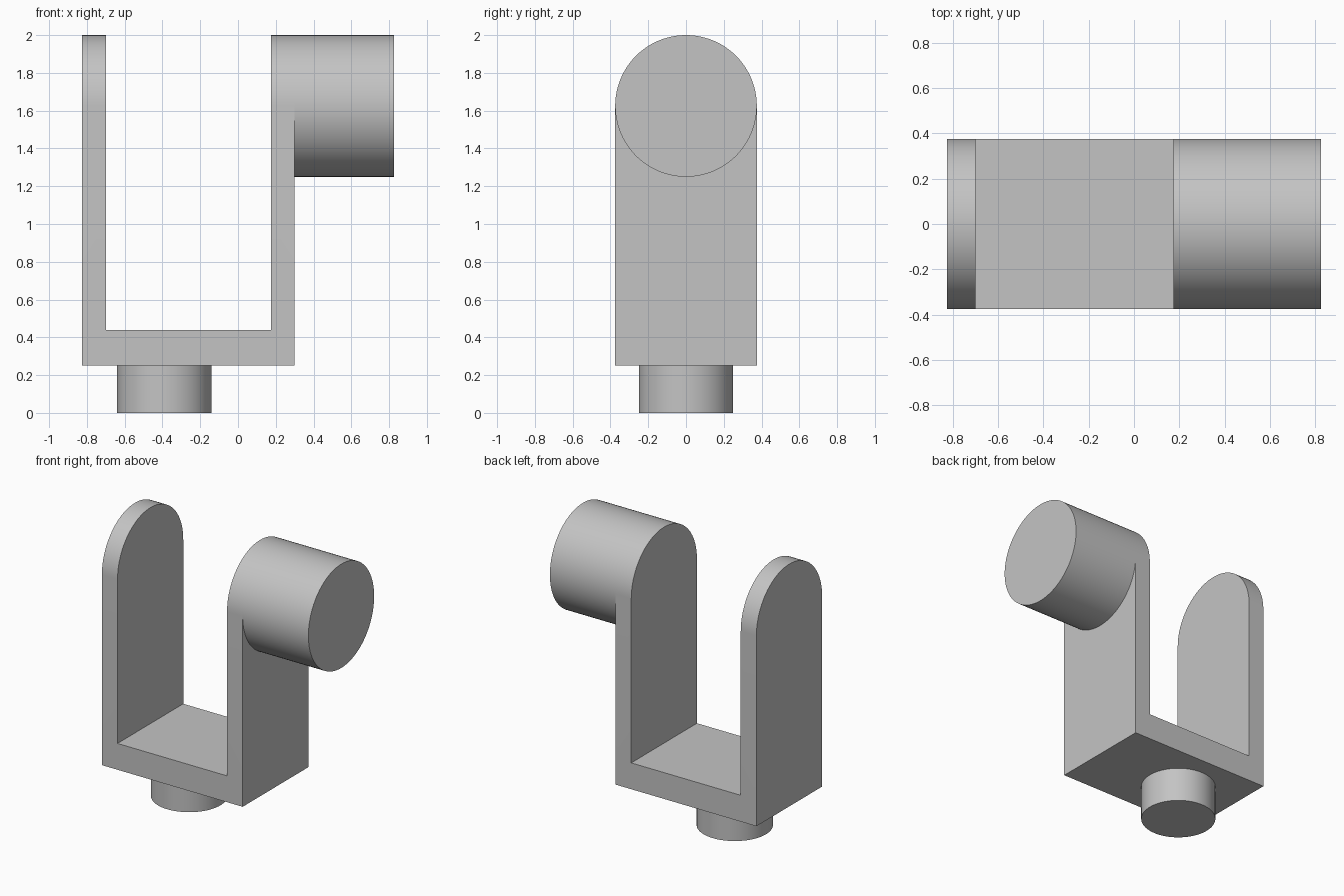
import bpy, bmesh
from math import pi, sin, cos, radians
from mathutils import Vector

cube = bpy.data.objects.get("Cube")
if cube:
    bpy.data.objects.remove(cube, do_unlink=True)

# Main dimensions
LEFT, RIGHT, WALL = -0.825, 0.30, 0.125
BOTTOM, FLOOR_TOP = 0.25, 0.44
RADIUS, AXIS_Z = 0.375, 1.625
DRUM_END = 0.825
PEG_X, PEG_RADIUS = -0.39, 0.25
SEGMENTS = 96

# Single grey material
grey = bpy.data.materials.new("plain grey")
grey.use_nodes = True
colour = (0.55, 0.55, 0.55, 1)
grey.diffuse_color = colour
grey.node_tree.nodes["Principled BSDF"].inputs["Base Color"].default_value = colour


def extrude(name, profile, direction):
    """Sweep a closed 3D outline along a direction into a solid."""
    bm = bmesh.new()
    face = bm.faces.new([bm.verts.new(p) for p in profile])
    swept = bmesh.ops.extrude_face_region(bm, geom=[face])["geom"]
    verts = [g for g in swept if isinstance(g, bmesh.types.BMVert)]
    bmesh.ops.translate(bm, verts=verts, vec=Vector(direction))
    bmesh.ops.recalc_face_normals(bm, faces=bm.faces)
    mesh = bpy.data.meshes.new(name)
    bm.to_mesh(mesh)
    bm.free()
    mesh.materials.append(grey)
    obj = bpy.data.objects.new(name, mesh)
    bpy.context.collection.objects.link(obj)
    return obj


def select_only(obj):
    bpy.ops.object.select_all(action="DESELECT")
    obj.select_set(True)
    bpy.context.view_layer.objects.active = obj


def smooth(obj):
    select_only(obj)
    bpy.ops.object.shade_smooth_by_angle(angle=radians(30))


def arc(count, sweep):
    return [(cos(sweep * i / count), sin(sweep * i / count)) for i in range(count + 1)]


# Bracket: U-shaped channel trimmed by a round-topped outline
inner_l, inner_r, top = LEFT + WALL, RIGHT - WALL, 2.1
u_shape = [(LEFT, BOTTOM), (RIGHT, BOTTOM), (RIGHT, top), (inner_r, top),
           (inner_r, FLOOR_TOP), (inner_l, FLOOR_TOP), (inner_l, top), (LEFT, top)]
bracket = extrude("fork_bracket", [(x, -0.5, z) for x, z in u_shape], (0, 1, 0))

arch = [(-1, RADIUS * c, AXIS_Z + RADIUS * s) for c, s in arc(SEGMENTS // 2, pi)]
arch += [(-1, -RADIUS, 0), (-1, RADIUS, 0)]
trimmer = extrude("arch_trimmer", arch, (2, 0, 0))
trimmer.hide_render = True

trim = bracket.modifiers.new("round tops", "BOOLEAN")
trim.operation, trim.solver, trim.object = "INTERSECT", "EXACT", trimmer
select_only(bracket)
bpy.ops.object.modifier_apply(modifier=trim.name)
bpy.data.objects.remove(trimmer, do_unlink=True)
smooth(bracket)

# Side drum, flush with the rounded top of one fork arm
circle = arc(SEGMENTS, 2 * pi)[:-1]
smooth(extrude("side_drum",
               [(RIGHT, RADIUS * c, AXIS_Z + RADIUS * s) for c, s in circle],
               (DRUM_END - RIGHT, 0, 0)))

# Mounting peg under the floor
smooth(extrude("mounting_peg",
               [(PEG_X + PEG_RADIUS * c, PEG_RADIUS * s, 0) for c, s in circle],
               (0, 0, BOTTOM)))
